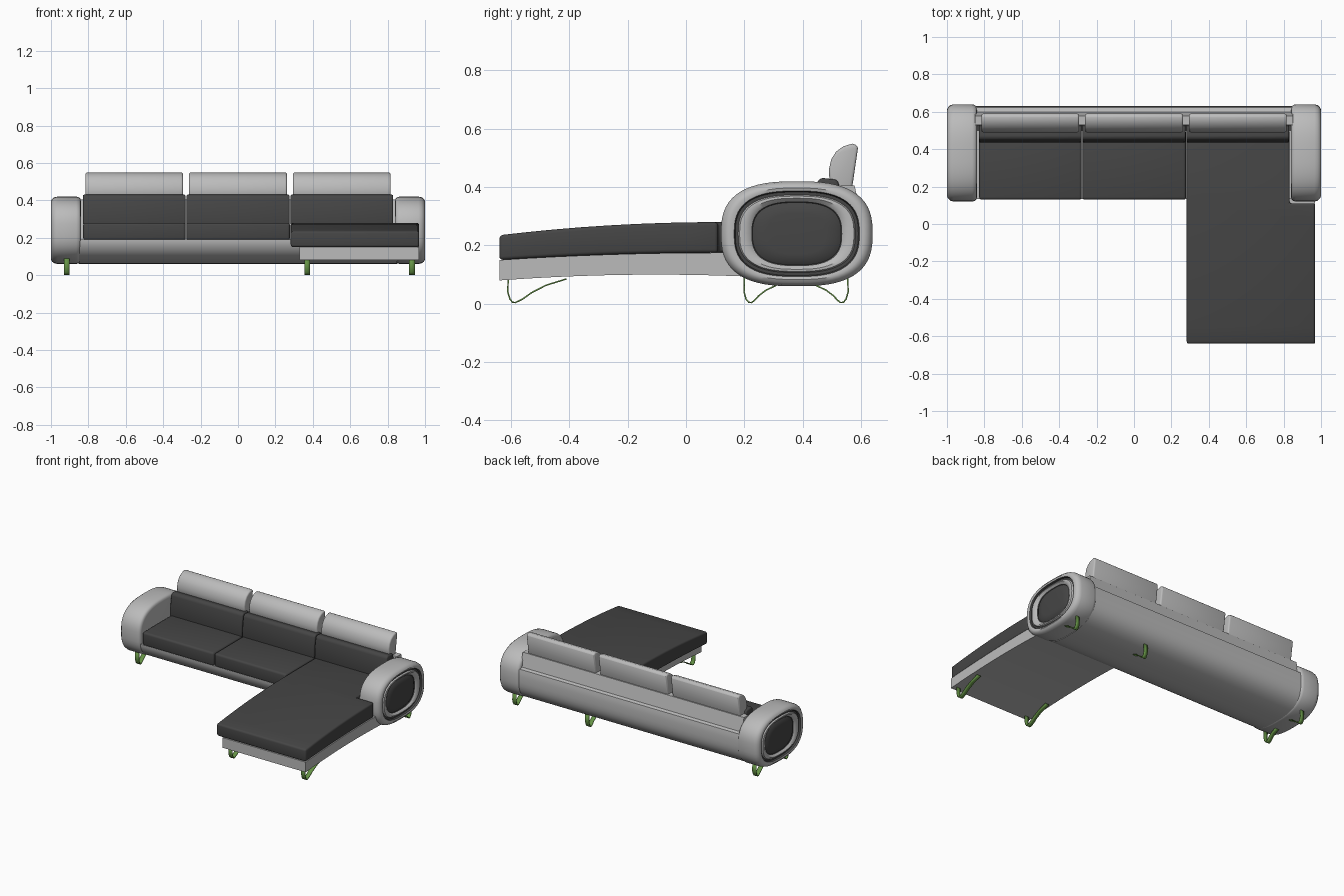
import bpy
import bmesh
from math import cos, sin, radians, copysign
from mathutils import Vector

cube = bpy.data.objects.get("Cube")
if cube:
    bpy.data.objects.remove(cube, do_unlink=True)


def material(name, color):
    m = bpy.data.materials.new(name)
    m.use_nodes = True
    m.diffuse_color = (*color, 1)
    m.node_tree.nodes["Principled BSDF"].inputs["Base Color"].default_value = (*color, 1)
    return m


LIGHT = material("light grey fabric", (0.50, 0.50, 0.50))
DARK = material("charcoal fabric", (0.06, 0.06, 0.06))
GREEN = material("green metal", (0.13, 0.29, 0.06))


def finish(bm, name, mats, bevel=0, angle=35):
    """Round the hard edges, then turn the bmesh into a smooth-shaded object."""
    bmesh.ops.recalc_face_normals(bm, faces=bm.faces)
    if bevel:
        hard = [e for e in bm.edges if len(e.link_faces) == 2
                and e.calc_face_angle() > radians(40)]
        bmesh.ops.bevel(bm, geom=hard, offset=bevel, segments=3, profile=0.5,
                        affect='EDGES', clamp_overlap=True)
    me = bpy.data.meshes.new(name)
    bm.to_mesh(me)
    bm.free()
    ob = bpy.data.objects.new(name, me)
    bpy.context.collection.objects.link(ob)
    for m in mats:
        me.materials.append(m)
    bpy.ops.object.select_all(action='DESELECT')
    ob.select_set(True)
    bpy.context.view_layer.objects.active = ob
    bpy.ops.object.shade_smooth_by_angle(angle=radians(angle))
    return ob


def extrude_x(name, profile, x0, x1, mat, bevel=0):
    """Sweep a (y, z) outline from x0 to x1."""
    bm = bmesh.new()
    face = bm.faces.new([bm.verts.new((x0, y, z)) for y, z in profile])
    new = bmesh.ops.extrude_face_region(bm, geom=[face])["geom"]
    bmesh.ops.translate(bm, vec=(x1 - x0, 0, 0),
                        verts=[v for v in new if isinstance(v, bmesh.types.BMVert)])
    return finish(bm, name, [mat], bevel)


def oval(a, b, deg):
    """Point on the squarish oval shared by the arms and the base."""
    c, s = cos(radians(deg)), sin(radians(deg))
    p = 2 / 2.7
    return (0.38 + a * copysign(abs(c) ** p, c), 0.24 + b * copysign(abs(s) ** p, s))


# Arms: rings of (x, half depth, half height, material of the band that follows)
ARM_RINGS = [
    (0.84, 0.235, 0.155, 0), (0.842, 0.248, 0.168, 0), (0.85, 0.256, 0.176, 0),
    (0.865, 0.26, 0.18, 0), (0.965, 0.26, 0.18, 0), (0.983, 0.255, 0.176, 0),
    (0.995, 0.243, 0.167, 0), (1.0, 0.23, 0.157, 0), (0.997, 0.215, 0.147, 1),
    (0.985, 0.211, 0.143, 1), (0.985, 0.201, 0.133, 0), (0.995, 0.196, 0.129, 0),
    (0.996, 0.178, 0.122, 0), (0.985, 0.156, 0.111, 1), (0.98, 0.152, 0.107, 1),
    (0.99, 0.135, 0.092, 1), (0.993, 0.10, 0.07, 1)]


def arm(name, side):
    bm = bmesh.new()
    loops = [[bm.verts.new((side * x, *oval(a, b, d))) for d in range(0, 360, 6)]
             for x, a, b, _ in ARM_RINGS]
    for ring, l0, l1 in zip(ARM_RINGS, loops, loops[1:]):
        for i in range(len(l0)):
            f = bm.faces.new((l0[i - 1], l0[i], l1[i], l1[i - 1]))
            f.material_index = ring[3]
    bm.faces.new(loops[0])
    bm.faces.new(loops[-1]).material_index = 1
    finish(bm, name, [LIGHT, DARK], angle=40)


arm("left_arm", 1)
arm("right_arm", -1)

# Base with rolled underside and low back
base = [(0.135, 0.19)] + [oval(0.25, 0.18, d) for d in range(195, 376, 6)]
base += [(0.6, 0.312), (0.578, 0.405), (0.53, 0.405), (0.5, 0.19)]
extrude_x("sofa_base", base, -0.85, 0.85, LIGHT)


# Chaise heights along its length
def reach(y):
    return min(max((0.11 - y) / 0.75, 0), 1) ** 2


def cushion_top(y):
    return 0.28 - 0.045 * reach(y)


def cushion_bottom(y):
    return 0.175 - 0.025 * reach(y)


# Chaise base: gently arched slab
stations = [-0.64 + 0.094 * i for i in range(10)]
under = [(y, 0.1 - 0.02 * ((y + 0.1) / 0.54) ** 2) for y in stations]
over = [(y, cushion_bottom(y)) for y in reversed(stations)]
extrude_x("chaise_base", under + over, 0.33, 0.968, LIGHT)

# Chaise cushion: L-shaped plan, bent along y
bm = bmesh.new()
plan = [(0.282, -0.64), (0.968, -0.64), (0.968, 0.11), (0.832, 0.11), (0.832, 0.5), (0.282, 0.5)]
face = bm.faces.new([bm.verts.new((x, y, 0)) for x, y in plan])
new = bmesh.ops.extrude_face_region(bm, geom=[face])["geom"]
bmesh.ops.translate(bm, vec=(0, 0, 1), verts=[v for v in new if isinstance(v, bmesh.types.BMVert)])
for y in stations[1:8] + [0.11]:
    bmesh.ops.bisect_plane(bm, geom=bm.verts[:] + bm.edges[:] + bm.faces[:], dist=1e-5,
                           plane_co=(0, y, 0), plane_no=(0, 1, 0))
for v in bm.verts:
    v.co.z = cushion_top(v.co.y) if v.co.z > 0.5 else cushion_bottom(v.co.y)
finish(bm, "chaise_cushion", [DARK], 0.012)

# Seat cushions
seat = [(0.13, 0.187), (0.5, 0.187), (0.5, 0.28), (0.13, 0.28)]
for name, x0, x1 in (("right", -0.828, -0.28), ("middle", -0.276, 0.278)):
    extrude_x(name + "_seat_cushion", seat, x0, x1, DARK, 0.014)

# Back cushions and headrests
back = [(0.435, 0.27), (0.44, 0.36), (0.45, 0.42), (0.465, 0.432), (0.52, 0.425), (0.56, 0.27)]
head = [(0.568, 0.385), (0.59, 0.535), (0.585, 0.545), (0.57, 0.549), (0.54, 0.54),
        (0.515, 0.522), (0.498, 0.495), (0.49, 0.46), (0.492, 0.425), (0.505, 0.4), (0.53, 0.385)]
for name, x0, x1 in (("right", -0.83, -0.28), ("middle", -0.276, 0.276), ("left", 0.28, 0.83)):
    extrude_x(name + "_back_cushion", back, x0, x1, DARK, 0.01)
    extrude_x(name + "_headrest", head, x0 + 0.014, x1 - 0.014, LIGHT, 0.01)

# Legs: bent metal strips (offset from the toe, height)
STRIP = [(-0.02, 0.09), (-0.021, 0.04), (-0.014, 0.016), (-0.005, 0.005), (0.005, 0.004),
         (0.015, 0.012), (0.03, 0.028), (0.055, 0.047), (0.09, 0.063)]


def leg(name, x, toe, facing, tail=1):
    bm = bmesh.new()
    rows = []
    for dy, z in STRIP:
        if dy > 0.01:
            dy, z = dy * tail, z * (1 + 0.35 * (tail - 1))
        rows.append([bm.verts.new((x + dx, toe + facing * dy, z)) for dx in (-0.015, 0.015)])
    for a, b in zip(rows, rows[1:]):
        bm.faces.new((a[0], a[1], b[1], b[0]))
    ob = finish(bm, name, [GREEN], angle=60)
    mod = ob.modifiers.new("thickness", 'SOLIDIFY')
    mod.thickness = 0.005
    mod.offset = 0


for name, x in (("right", -0.915), ("middle", 0.37), ("left", 0.93)):
    leg(name + "_rear_leg", x, 0.535, -1)
leg("right_front_leg", -0.915, 0.22, 1)
leg("chaise_inner_leg", 0.37, -0.59, 1, 2)
leg("chaise_outer_leg", 0.93, -0.59, 1, 2)
